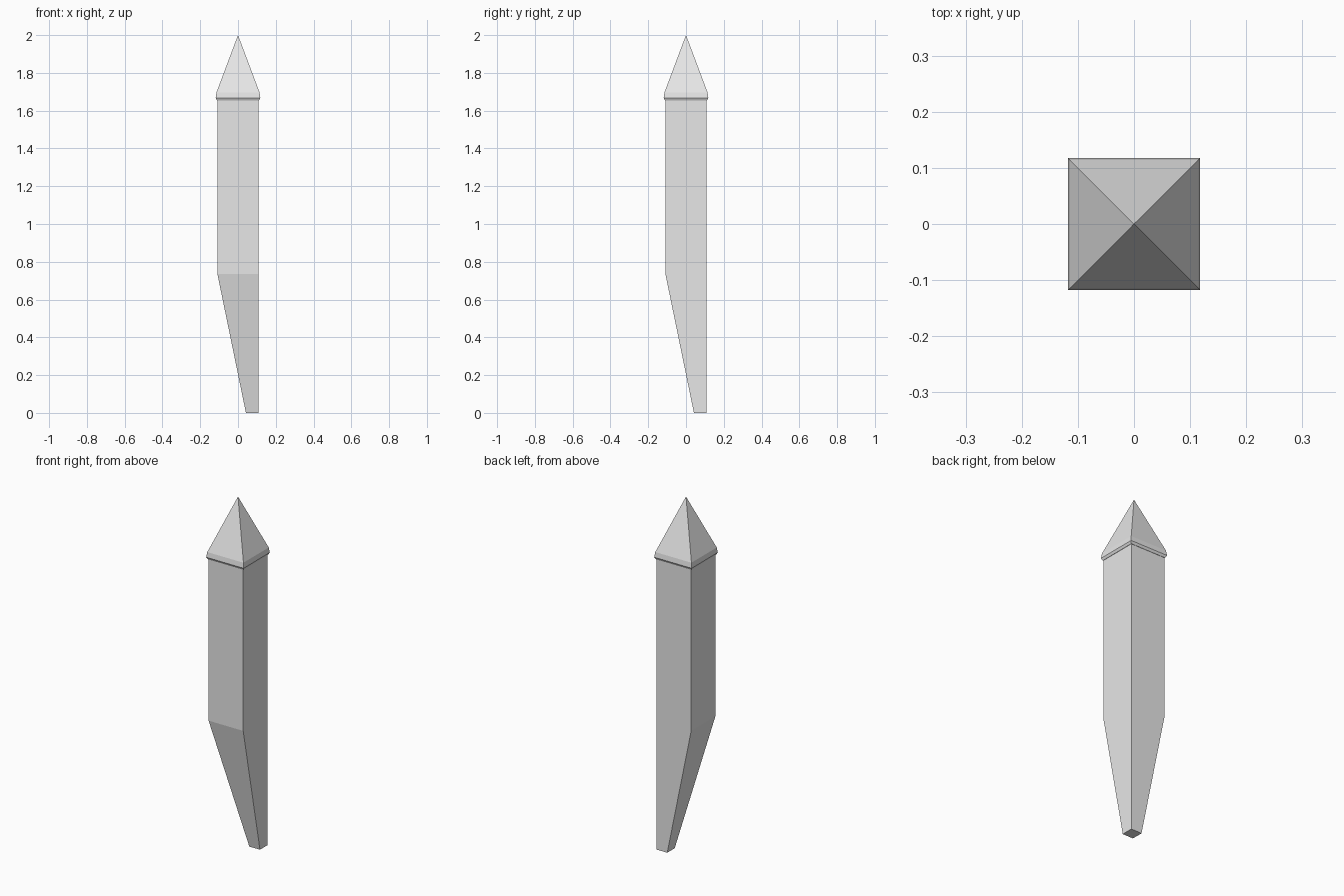
import bpy
import bmesh

cube = bpy.data.objects.get("Cube")
if cube:
    bpy.data.objects.remove(cube, do_unlink=True)

grey = bpy.data.materials.new("light_grey")
grey.use_nodes = True
colour = (0.8, 0.8, 0.8, 1)
grey.diffuse_color = colour
grey.node_tree.nodes["Principled BSDF"].inputs["Base Color"].default_value = colour


def square_loft(name, sections, apex=None):
    """Join square sections (low corner, high corner, z); x and y share the range."""
    bm = bmesh.new()
    rings = [[bm.verts.new((x, y, z)) for x, y in ((lo, lo), (hi, lo), (hi, hi), (lo, hi))]
             for lo, hi, z in sections]
    bm.faces.new(rings[0][::-1])
    for below, above in zip(rings, rings[1:]):
        for i in range(4):
            j = (i + 1) % 4
            bm.faces.new((below[i], below[j], above[j], above[i]))
    if apex is None:
        bm.faces.new(rings[-1])
    else:
        tip = bm.verts.new((0, 0, apex))
        for i in range(4):
            bm.faces.new((rings[-1][i], rings[-1][(i + 1) % 4], tip))
    bmesh.ops.recalc_face_normals(bm, faces=bm.faces)
    mesh = bpy.data.meshes.new(name)
    bm.to_mesh(mesh)
    bm.free()
    mesh.materials.append(grey)
    obj = bpy.data.objects.new(name, mesh)
    bpy.context.collection.objects.link(obj)
    return obj


# Square shaft whose front and right faces taper towards the opposite corner
HALF = 0.109
square_loft("post_shaft", [(0.042, HALF, 0), (-HALF, HALF, 0.735), (-HALF, HALF, 1.66)])

# Overhanging cap with a bevelled lip and a pyramid point
square_loft("post_cap", [(-0.111, 0.111, 1.655), (-0.118, 0.118, 1.668),
                         (-0.114, 0.114, 1.697)], apex=2)
